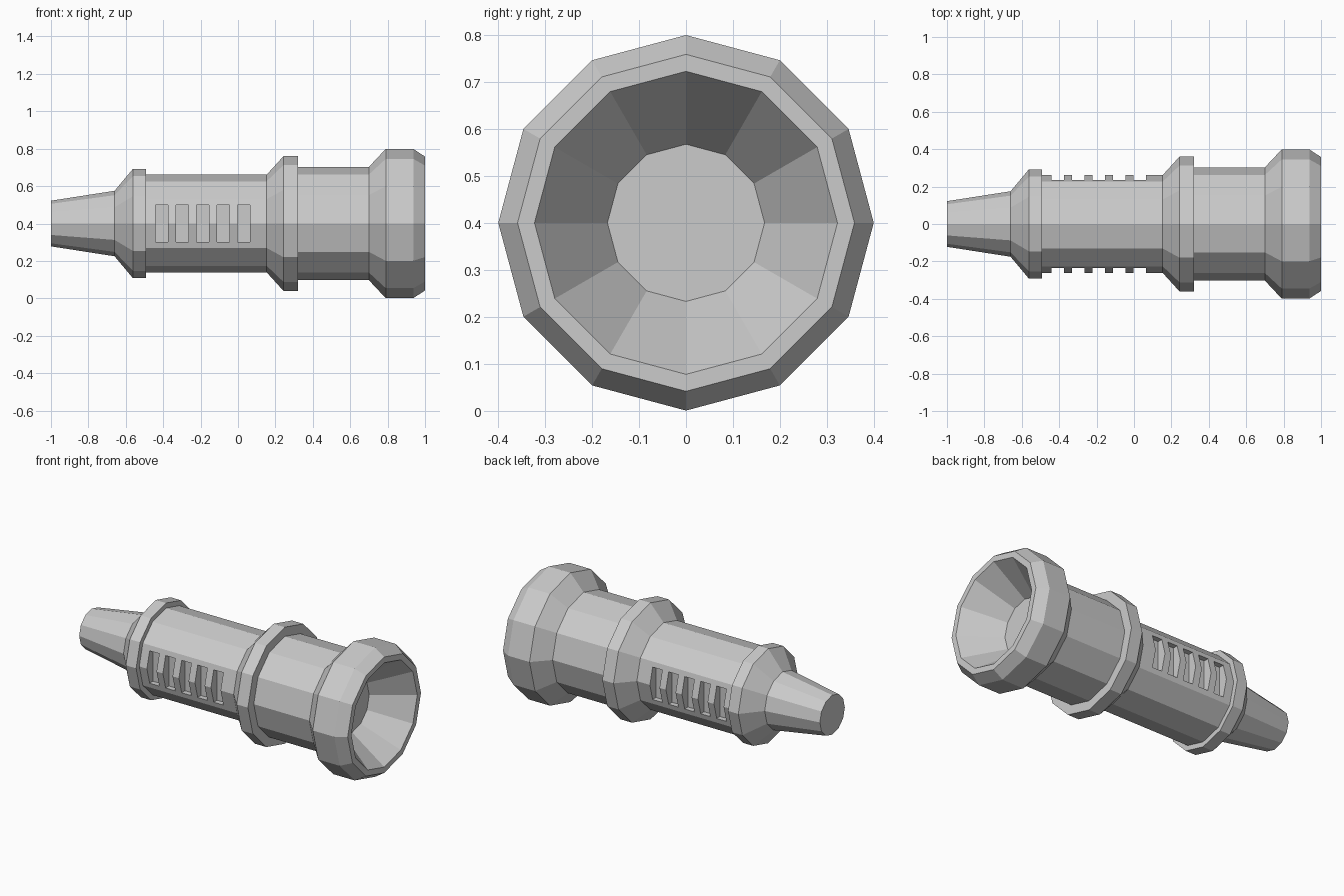
import bpy, bmesh, math

if "Cube" in bpy.data.objects:
    bpy.data.objects.remove(bpy.data.objects["Cube"])

SIDES = 12
AXIS_Z = 0.4

def lathe(name, profile):
    """Revolve (x, radius) points around the x axis and cap both ends."""
    bm = bmesh.new()
    rings = []
    for x, r in profile:
        rings.append([bm.verts.new((x, r * math.cos(a), AXIS_Z + r * math.sin(a)))
                      for a in (2 * math.pi * i / SIDES for i in range(SIDES))])
    for a, b in zip(rings, rings[1:]):
        for i in range(SIDES):
            j = (i + 1) % SIDES
            bm.faces.new((a[i], a[j], b[j], b[i]))
    bm.faces.new(rings[0])
    bm.faces.new(rings[-1])
    bmesh.ops.recalc_face_normals(bm, faces=bm.faces)
    mesh = bpy.data.meshes.new(name)
    bm.to_mesh(mesh)
    bm.free()
    obj = bpy.data.objects.new(name, mesh)
    bpy.context.collection.objects.link(obj)
    return obj

# Body: tapered tail, two collars, barrel and flared head with conical recess
body = lathe("nozzle_body", [
    (-1.0, 0.122), (-0.66, 0.175),
    (-0.562, 0.292), (-0.492, 0.292), (-0.492, 0.261),
    (0.153, 0.261), (0.243, 0.36), (0.32, 0.36), (0.32, 0.303),
    (0.70, 0.303), (0.79, 0.399), (0.937, 0.399),
    (1.0, 0.358), (1.0, 0.322), (0.78, 0.167),
])

# Slot cutters: five rectangular grip slots on each side
bm = bmesh.new()
for side in (-1, 1):
    for i in range(5):
        box = bmesh.ops.create_cube(bm, size=1)["verts"]
        bmesh.ops.scale(bm, verts=box, vec=(0.066, 0.2, 0.2))
        bmesh.ops.translate(bm, verts=box, vec=(-0.407 + 0.1095 * i, side * 0.302, AXIS_Z))
mesh = bpy.data.meshes.new("slot_cutters")
bm.to_mesh(mesh)
bm.free()
cutter = bpy.data.objects.new("slot_cutters", mesh)
bpy.context.collection.objects.link(cutter)
cutter.hide_render = True
cutter.display_type = 'WIRE'

cut = body.modifiers.new("grip_slots", 'BOOLEAN')
cut.operation = 'DIFFERENCE'
cut.solver = 'EXACT'
cut.object = cutter
